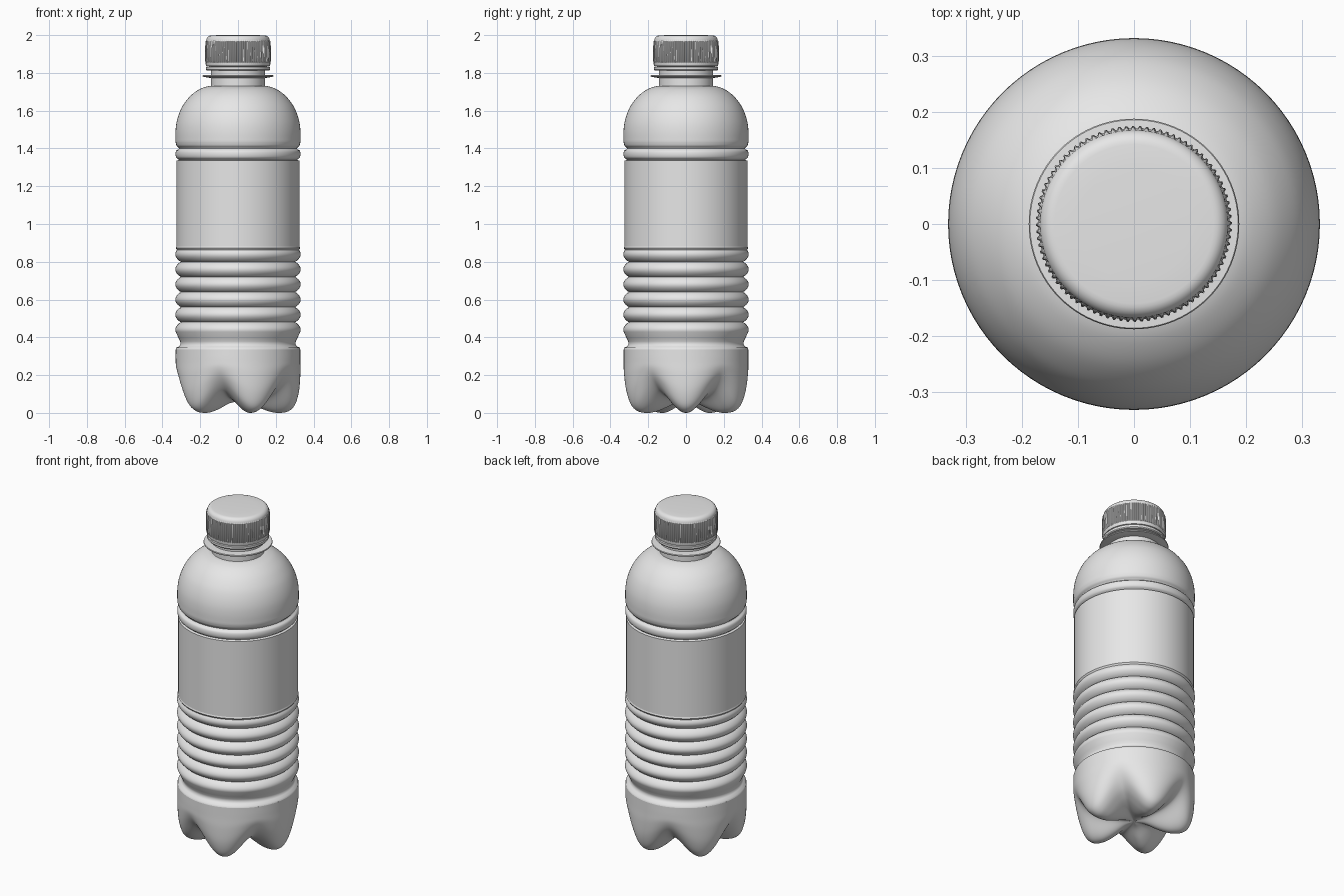
import bpy, bmesh, math
from mathutils import Vector

if "Cube" in bpy.data.objects:
    bpy.data.objects.remove(bpy.data.objects["Cube"])

mat = bpy.data.materials.new("light grey plastic")
mat.use_nodes = True
GREY = (0.8, 0.8, 0.8, 1)
mat.diffuse_color = GREY
mat.node_tree.nodes["Principled BSDF"].inputs["Base Color"].default_value = GREY


def smooth_path(pts, steps=5):
    """Catmull-Rom curve through (radius, height) points."""
    p = [Vector(q) for q in pts]
    p = [2 * p[0] - p[1]] + p + [2 * p[-1] - p[-2]]
    out = []
    for a, b, c, d in zip(p, p[1:], p[2:], p[3:]):
        for i in range(steps):
            t = i / steps
            out.append(0.5 * (2 * b + (c - a) * t + (2 * a - 5 * b + 4 * c - d) * t**2
                              + (3 * b - a - 3 * c + d) * t**3))
    return out + [p[-2]]


def revolve(name, count, segs, point, angle=35):
    """Skin rings; point(i, theta, j) gives (radius, height)."""
    bm = bmesh.new()
    rings = []
    for i in range(count):
        ring = []
        for j in range(segs):
            th = math.tau * j / segs
            r, z = point(i, th, j)
            ring.append(bm.verts.new((r * math.cos(th), r * math.sin(th), z)))
        rings.append(ring)
    for a, b in zip(rings, rings[1:]):
        for j in range(segs):
            k = (j + 1) % segs
            bm.faces.new((a[j], a[k], b[k], b[j]))
    bm.faces.new(rings[0][::-1])
    bm.faces.new(rings[-1])
    bmesh.ops.remove_doubles(bm, verts=bm.verts, dist=0.0002)
    bmesh.ops.recalc_face_normals(bm, faces=bm.faces)
    me = bpy.data.meshes.new(name)
    bm.to_mesh(me)
    bm.free()
    ob = bpy.data.objects.new(name, me)
    bpy.context.collection.objects.link(ob)
    me.materials.append(mat)
    bpy.ops.object.select_all(action='DESELECT')
    ob.select_set(True)
    bpy.context.view_layer.objects.active = ob
    bpy.ops.object.shade_smooth_by_angle(angle=math.radians(angle))
    return ob


# Base with five feet: blend a foot profile and a valley profile by angle
foot = smooth_path([(0, .06), (.06, .05), (.13, .02), (.18, .004), (.22, 0), (.265, .008),
                    (.30, .04), (.322, .11), (.33, .2), (.33, .27), (.33, .335)])
valley = smooth_path([(0, .06), (.06, .064), (.12, .072), (.17, .084), (.21, .1), (.25, .125),
                      (.285, .16), (.312, .2), (.327, .24), (.33, .28), (.33, .335)])


def base_point(i, th, j):
    w = (0.5 + 0.5 * math.cos(5 * th)) ** 0.85
    return valley[i].lerp(foot[i], w)


revolve("footed_base", len(foot), 160, base_point, 60)

# Corrugated grip: rounded ridges between narrow grooves
grip = [(.33, .335), (.327, .345), (.312, .352), (.304, .365), (.306, .378), (.314, .395)]
PITCH, STEPS = 0.08, 14
for k in range(6):
    for s in range(STEPS):
        t = s / STEPS
        if k == 0 and t < 0.3:
            continue
        grip.append((.302 + .03 * math.sin(math.pi * t) ** 0.75, .4 + PITCH * (k + t)))
grip = [q for q in grip if q[1] < .868] + [(.329, .872), (.326, .88)]
revolve("grip_rings", len(grip), 96, lambda i, th, j: grip[i], 50)

# Straight label panel
panel = [(.326, .88), (.326, 1.335)]
revolve("label_panel", 2, 96, lambda i, th, j: panel[i])

# Ridge, groove, dome shoulder and neck
ridge = smooth_path([(.326, 1.335), (.314, 1.34), (.327, 1.352), (.331, 1.37), (.327, 1.388),
                     (.312, 1.4), (.325, 1.415), (.331, 1.435)], 4)
dome = smooth_path([(.331, 1.435), (.331, 1.49), (.325, 1.54), (.31, 1.59), (.287, 1.635),
                    (.25, 1.68), (.205, 1.713), (.165, 1.728), (.143, 1.731)], 5)
upper = ridge[:-1] + dome + [Vector((.143, 1.84))]
revolve("shoulder_and_neck", len(upper), 96, lambda i, th, j: upper[i], 40)

# Thin carrying ring on the neck
ring = [(.14, 1.772), (.165, 1.776), (.186, 1.78), (.188, 1.784), (.186, 1.788), (.14, 1.79)]
revolve("neck_ring", len(ring), 96, lambda i, th, j: ring[i])

# Tamper band under the cap
band = [(.14, 1.812), (.165, 1.812), (.169, 1.817), (.169, 1.83), (.165, 1.834), (.14, 1.834)]
revolve("tamper_band", len(band), 96, lambda i, th, j: band[i])

# Cap with fine vertical ribs and a rounded top edge
cap = [(.15, 1.835), (.168, 1.836), (.171, 1.845), (.171, 1.855), (.17, 1.862), (.168, 1.965)]
cap += [(.142 + .026 * math.cos(a), 1.972 + .026 * math.sin(a))
        for a in (math.pi / 12 * k for k in range(7))]
cap += [(.1, 2), (.001, 2)]


def cap_point(i, th, j):
    r, z = cap[i]
    if i in (4, 5) and j % 4 < 2:
        r += .005
    return r, z


revolve("ribbed_cap", len(cap), 352, cap_point, 40)
